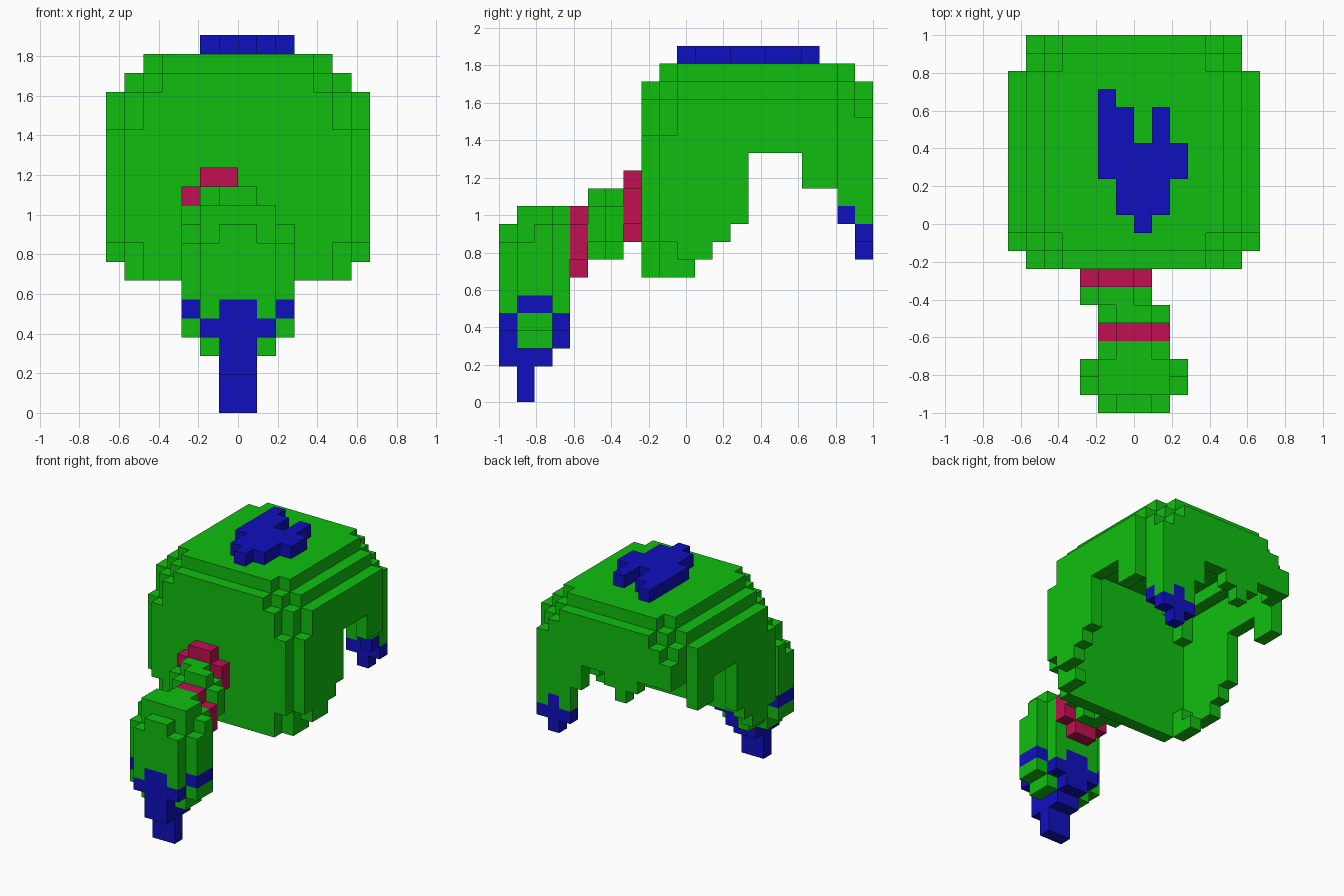
import bpy, bmesh
from mathutils import Vector

if "Cube" in bpy.data.objects:
    bpy.data.objects.remove(bpy.data.objects["Cube"])

H = 2 / 21                      # edge of one cube
GREEN, BLUE, PINK = 0, 1, 2


def material(name, rgb):
    m = bpy.data.materials.new(name)
    m.diffuse_color = (*rgb, 1)
    m.use_nodes = True
    m.node_tree.nodes["Principled BSDF"].inputs["Base Color"].default_value = m.diffuse_color
    return m


MATS = [material("leaf_green", (0.005, 0.52, 0.005)),
        material("deep_blue", (0.005, 0.005, 0.52)),
        material("crimson", (0.52, 0.005, 0.085))]


def row(part, i0, i1, j, k, colour=GREEN):
    """Lay cubes i0..i1 along x at depth j and height k."""
    for i in range(i0, i1 + 1):
        part[i, j, k] = colour


# ---- canopy: rounded box, hollowed from below ----
def in_box(i, j, k):
    a, front, back, top = min(i, 13 - i), j - 8, 20 - j, 18 - k
    if a < 0 or front < 0 or back < 0 or top < 0:
        return False
    b = min(front, back, 2)
    if b == 0:
        inset = 9 if top == 0 else 3 if top == 1 else 2 if top < 4 - (back == 0) else 1
    elif b == 1:
        inset = 3 if top == 0 else 2 if top == 1 else 1 if top < 4 or back == 1 else 0
    else:
        inset = max(0, 2 - top)
    # rounded lower front corners
    if front == 0 and k <= 8:
        inset = max(inset, 2)
    elif k == 7 or (front == 1 and k == 8):
        inset = max(inset, 1)
    return a >= inset


def lowest(i, j):
    """Bottom edge of the canopy wall."""
    if j <= 10:
        return 7
    if j <= 13:
        return j - 3
    if j <= 16:
        return 14
    if j <= 18:
        return 12
    if i >= 10:                                   # rear leg
        return 10
    if i == 9:
        return 12
    return {4: 13, 5: 12, 6: 13}.get(i, 14) if j == 20 else 14


canopy = {}
for i in range(14):
    for j in range(8, 21):
        for k in range(lowest(i, j), 19):
            if in_box(i, j, k) and not all(in_box(*n) for n in (
                    (i + 1, j, k), (i - 1, j, k), (i, j + 1, k),
                    (i, j - 1, k), (i, j, k + 1))):
                canopy[i, j, k] = GREEN

# ---- rear foot ----
rear_foot = {}
row(rear_foot, 11, 11, 20, 10, BLUE)
row(rear_foot, 10, 12, 20, 9, BLUE)
row(rear_foot, 11, 11, 20, 8, BLUE)
row(rear_foot, 12, 12, 19, 10, BLUE)
for cell in rear_foot:
    canopy.pop(cell, None)

# ---- raised crest on the roof ----
crest = {}
for j, spans in {17: [(5, 5)], 16: [(5, 6), (8, 8)], 15: [(5, 6), (8, 8)],
                 14: [(5, 9)], 13: [(5, 9)], 12: [(6, 8)], 11: [(6, 8)],
                 10: [(7, 7)]}.items():
    for i0, i1 in spans:
        row(crest, i0, i1, j, 19, BLUE)

# ---- neck: four round discs, each 4 x 4 without corners ----
neck = {}
for j, i0, k0, colour in ((7, 4, 9, PINK), (6, 4, 8, GREEN),
                          (5, 5, 8, GREEN), (4, 5, 7, PINK)):
    for k in range(4):
        e = 1 if k in (0, 3) else 0
        row(neck, i0 + e, i0 + 3 - e, j, k0 + k, colour)

# ---- head ----
head = {}
for k in range(5, 9):
    row(head, 5, 8, 0, k)
    row(head, 4, 9, 1, k)
    row(head, 4, 9, 2, k)
for k in range(5, 10):
    row(head, 5, 8, 3, k)
row(head, 6, 7, 0, 9)
row(head, 5, 8, 1, 9)
row(head, 4, 9, 2, 9)
row(head, 5, 8, 1, 10)
row(head, 5, 8, 2, 10)
row(head, 6, 7, 3, 10)
for j in (1, 2):                                  # lower jaw and side bands
    row(head, 4, 9, j, 4)
    row(head, 5, 8, j, 3)
    row(head, 6, 7, j, 2, BLUE)
    head[4, j, 5] = head[9, j, 5] = BLUE
for j in (0, 3):                                  # blue crosses front and back
    row(head, 6, 7, j, 5, BLUE)
    row(head, 5, 8, j, 4, BLUE)
    row(head, 6, 7, j, 3, BLUE)
row(head, 6, 7, 0, 2, BLUE)

# ---- pointed tip under the head ----
tip = {}
for k in (0, 1):
    row(tip, 6, 7, 1, k, BLUE)

PARTS = {"canopy": canopy, "rear_foot": rear_foot, "crest": crest,
         "neck": neck, "head": head, "tip": tip}
SOLID = set().union(*PARTS.values())


def build(name, cells):
    """Mesh the exposed cube sides and merge flat areas of one colour."""
    bm = bmesh.new()
    for cell, colour in cells.items():
        centre = Vector(((cell[0] - 6.5) * H, (cell[1] - 10) * H, (cell[2] + 0.5) * H))
        for axis in range(3):
            for sign in (1, -1):
                n = Vector((0, 0, 0))
                n[axis] = sign
                if tuple(int(c + d) for c, d in zip(cell, n)) in SOLID:
                    continue
                u = Vector((0, 0, 0))
                u[(axis + 1) % 3] = 1
                v = n.cross(u)
                f = bm.faces.new([bm.verts.new(centre + (n + u * s + v * t) * H / 2)
                                  for s, t in ((1, 1), (-1, 1), (-1, -1), (1, -1))])
                f.material_index = colour
    bmesh.ops.remove_doubles(bm, verts=bm.verts[:], dist=1e-4)
    bmesh.ops.dissolve_limit(bm, angle_limit=0.02, verts=bm.verts[:],
                             edges=bm.edges[:], delimit={'MATERIAL'})
    me = bpy.data.meshes.new(name)
    bm.to_mesh(me)
    bm.free()
    for m in MATS:
        me.materials.append(m)
    bpy.context.collection.objects.link(bpy.data.objects.new(name, me))


for part_name, part_cells in PARTS.items():
    build(part_name, part_cells)
